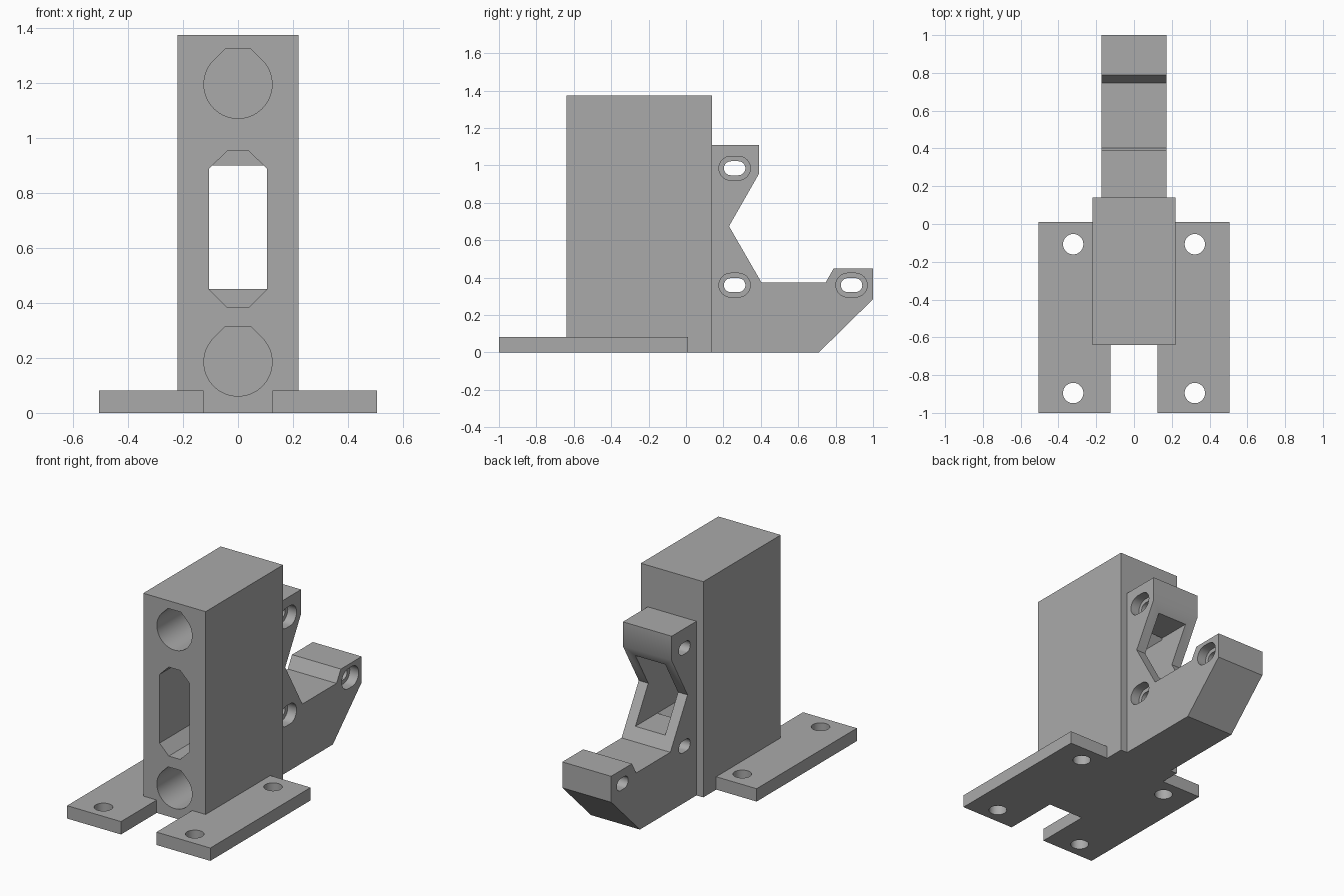
import bpy, bmesh, math
from mathutils import Vector

default = bpy.data.objects.get("Cube")
if default:
    bpy.data.objects.remove(default, do_unlink=True)

grey = bpy.data.materials.new("plain grey")
grey.use_nodes = True
colour = (0.4, 0.4, 0.4, 1)
grey.diffuse_color = colour
grey.node_tree.nodes["Principled BSDF"].inputs["Base Color"].default_value = colour

# Maps a 2D profile point plus a depth to 3D, by extrusion axis
PLACE = {"x": lambda a, b, d: (d, a, b),
         "y": lambda a, b, d: (a, d, b),
         "z": lambda a, b, d: (a, b, d)}


def prism(name, profile, axis, start, end):
    bm = bmesh.new()
    face = bm.faces.new([bm.verts.new(PLACE[axis](a, b, start)) for a, b in profile])
    grown = bmesh.ops.extrude_face_region(bm, geom=[face])
    verts = [v for v in grown["geom"] if isinstance(v, bmesh.types.BMVert)]
    bmesh.ops.translate(bm, verts=verts, vec=Vector(PLACE[axis](0, 0, end - start)))
    bmesh.ops.recalc_face_normals(bm, faces=bm.faces)
    mesh = bpy.data.meshes.new(name)
    bm.to_mesh(mesh)
    bm.free()
    mesh.materials.append(grey)
    obj = bpy.data.objects.new(name, mesh)
    bpy.context.collection.objects.link(obj)
    return obj


def cut(obj, cutters):
    bpy.ops.object.select_all(action="DESELECT")
    obj.select_set(True)
    bpy.context.view_layer.objects.active = obj
    for cutter in cutters:
        mod = obj.modifiers.new("cut", "BOOLEAN")
        mod.operation = "DIFFERENCE"
        mod.solver = "EXACT"
        mod.object = cutter
        bpy.ops.object.modifier_apply(modifier=mod.name)
        bpy.data.objects.remove(cutter, do_unlink=True)
    bpy.ops.object.shade_smooth_by_angle(angle=math.radians(30))


def rect(a0, a1, b0, b1):
    return [(a0, b0), (a1, b0), (a1, b1), (a0, b1)]


def arc(cx, cy, r, start, end, steps):
    angles = [math.radians(start + (end - start) * i / steps) for i in range(steps + 1)]
    return [(cx + r * math.cos(t), cy + r * math.sin(t)) for t in angles]


def stadium(cx, cy, width, height):
    r, half = height / 2, (width - height) / 2
    return arc(cx + half, cy, r, -90, 90, 16) + arc(cx - half, cy, r, 90, 270, 16)


def teardrop(z, r=0.124, top=0.13):
    # Round bore with 45 degree shoulders and a flat roof
    flat = r * math.sqrt(2) - top
    return arc(0, z, r, 135, 405, 48) + [(flat, z + top), (-flat, z + top)]


# Tall block with two blind bores and a chamfered central slot
block = prism("tall_block", rect(-0.22, 0.22, 0, 1.375), "y", -0.64, 0.14)
slot = [(-0.04, 0.385), (0.04, 0.385), (0.105, 0.45), (0.105, 0.888),
        (0.04, 0.952), (-0.04, 0.952), (-0.105, 0.888), (-0.105, 0.45)]
cut(block, [prism("lower_bore", teardrop(0.185), "y", -0.8, 0.06),
            prism("upper_bore", teardrop(1.195), "y", -0.8, 0.06),
            prism("slot", slot, "y", -0.8, 0.3)])

# Rear bracket with a notch, a window and counterbored side slots
outline = [(0.14, 0), (0.71, 0), (1, 0.285), (1, 0.45), (0.79, 0.45), (0.747, 0.375),
           (0.403, 0.375), (0.23, 0.675), (0.39, 0.955), (0.39, 1.11), (0.14, 1.11)]
bracket = prism("rear_bracket", outline, "x", -0.172, 0.172)
cutters = [prism("window", rect(-0.105, 0.105, 0.45, 0.9), "y", 0, 0.6)]
for y, z in [(0.26, 0.985), (0.26, 0.36), (0.885, 0.36)]:
    cutters.append(prism("screw_slot", stadium(y, z, 0.115, 0.075), "x", -0.3, 0.3))
    cutters.append(prism("counterbore", stadium(y, z, 0.168, 0.128), "x", 0.11, 0.3))
cut(bracket, cutters)

# Base plates on both sides, each with two mounting holes
for side, name in ((1, "left_base_plate"), (-1, "right_base_plate")):
    foot = [(0.125, -1), (0.505, -1), (0.505, 0.01), (0.22, 0.01), (0.22, -0.64), (0.125, -0.64)]
    plate = prism(name, [(side * x, y) for x, y in foot], "z", 0, 0.082)
    cut(plate, [prism("mount_hole", arc(side * 0.322, y, 0.054, 0, 350, 35), "z", -0.1, 0.2)
                for y in (-0.895, -0.107)])
